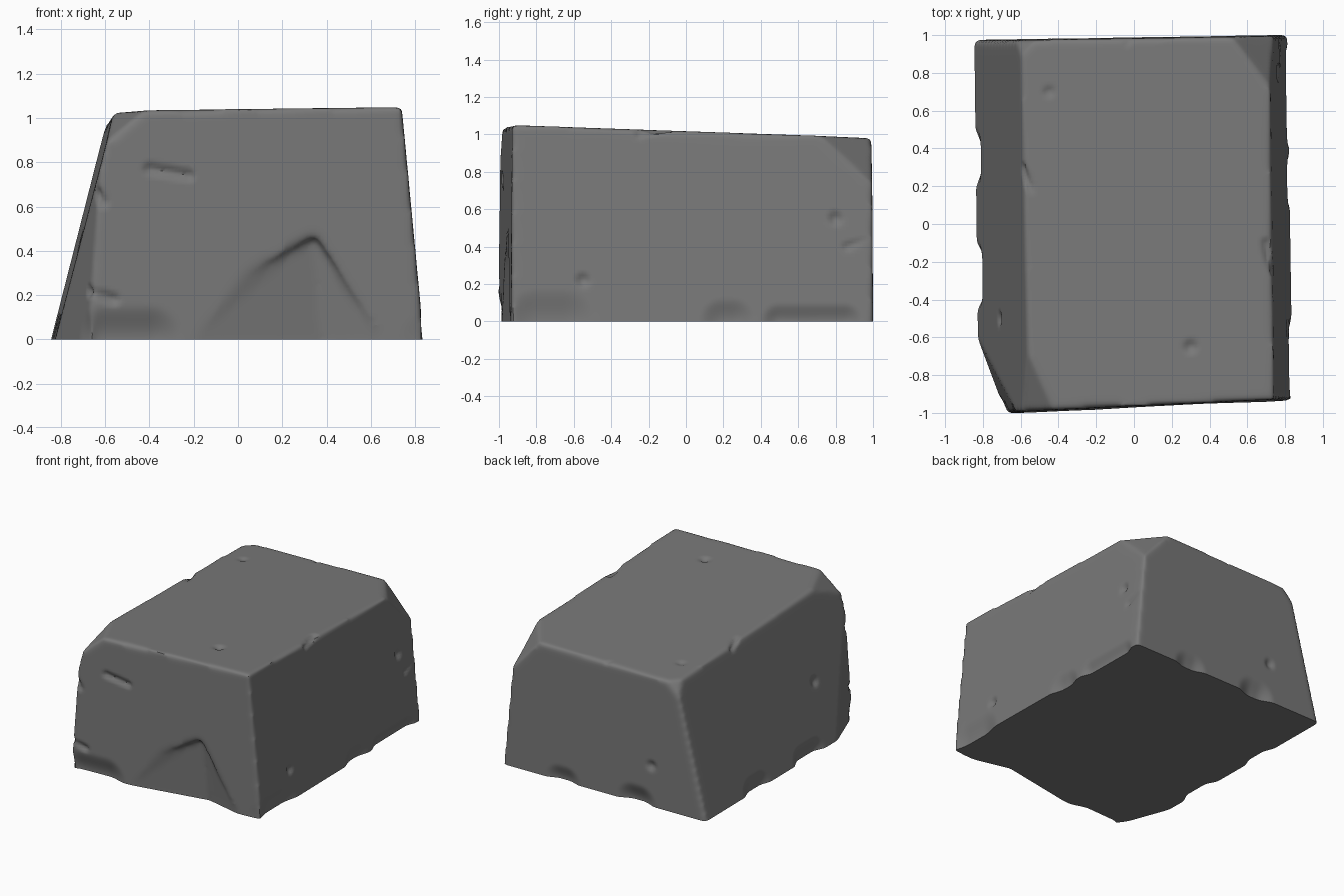
import bpy
import bmesh
from mathutils import Vector

if "Cube" in bpy.data.objects:
    bpy.data.objects.remove(bpy.data.objects["Cube"], do_unlink=True)


def link(bm, name):
    mesh = bpy.data.meshes.new(name)
    bm.to_mesh(mesh)
    bm.free()
    obj = bpy.data.objects.new(name, mesh)
    bpy.context.collection.objects.link(obj)
    return obj


def slice_off(bm, point, normal):
    """Cut away everything beyond a plane and close the hole."""
    geom = bm.verts[:] + bm.edges[:] + bm.faces[:]
    cut = bmesh.ops.bisect_plane(bm, geom=geom, dist=1e-5, plane_co=point,
                                 plane_no=Vector(normal).normalized(), clear_outer=True)
    edges = [e for e in cut["geom_cut"] if isinstance(e, bmesh.types.BMEdge)]
    if edges:
        bmesh.ops.contextual_create(bm, geom=edges)


# Rough block: main sides, then broken corners (runs below ground, trimmed later)
bm = bmesh.new()
bmesh.ops.create_cube(bm, size=3)
planes = [
    ((0, 0, -0.3), (0, 0, -1)),                      # underside
    ((0.7, -0.85, 1.047), (-0.014, 0.035, 1)),       # top
    ((0.84, -0.93, 0), (1, 0.015, 0.095)),           # left side
    ((-0.845, 0.97, 0), (-1, -0.012, 0.255)),        # right side
    ((0.83, -0.935, 0), (0.047, -1, 0.01)),          # front
    ((0.75, 1.0, 0), (-0.016, 1, 0.005)),            # back
    ((-0.69, -0.97, 0), (-0.4, -0.15, 0.03)),        # front right corner
    ((-0.57, -0.97, 0.92), (-0.6, -0.25, 0.75)),     # top front right corner
    ((0.72, 0.72, 0.99), (0.81, 0.64, 0.75)),        # top back left corner
    ((-0.58, 0.9, 0.98), (-0.6, 0.6, 0.6)),          # top back right corner
]
for point, normal in planes:
    slice_off(bm, point, normal)
bmesh.ops.recalc_face_normals(bm, faces=bm.faces)
block = link(bm, "stone_block")

# Large flake broken out of the lower front
bm = bmesh.new()
outline = [(-0.2, 0, 0), (0, 0, 0.28), (0.35, 0.05, 0.47), (0.66, 0, 0), (0.38, 0.08, 0)]
for x, depth, z in outline:
    y = -0.975 + 0.047 * x + depth
    bm.verts.new((x, y, z))
    bm.verts.new((x, -1.3, z))
    if z == 0:
        bm.verts.new((x, y, -0.5))
        bm.verts.new((x, -1.3, -0.5))
hull = bmesh.ops.convex_hull(bm, input=bm.verts)
spare = {v for v in hull["geom_interior"] if isinstance(v, bmesh.types.BMVert)}
bmesh.ops.delete(bm, geom=list(spare), context="VERTS")
bmesh.ops.recalc_face_normals(bm, faces=bm.faces)
flake = link(bm, "flake_cutter")
flake.hide_render = True

# Break the flake out, then wear all the edges soft
boolean = block.modifiers.new("flake", "BOOLEAN")
boolean.operation = "DIFFERENCE"
boolean.object = flake
remesh = block.modifiers.new("remesh", "REMESH")
remesh.mode = "VOXEL"
remesh.voxel_size = 0.016
smooth = block.modifiers.new("wear", "SMOOTH")
smooth.factor = 0.5
smooth.iterations = 8

bm = bmesh.new()
bm.from_object(block, bpy.context.evaluated_depsgraph_get())
block.modifiers.clear()
bpy.data.objects.remove(flake, do_unlink=True)
bm.normal_update()


def dent(start, end, radius, depth):
    """Press a soft groove between two points, or a pit if they coincide."""
    a, b = Vector(start), Vector(end)
    line = b - a
    moves = []
    for v in bm.verts:
        t = 0
        if line.length > 0:
            t = min(1, max(0, (v.co - a).dot(line) / line.length_squared))
        gap = (v.co - a - line * t).length / radius
        if gap < 1:
            moves.append((v, v.normal * depth * (1 - gap * gap) ** 2))
    for v, move in moves:
        v.co -= move


# Small pits
for spot in [(-0.45, 0.7, 1), (0.3, -0.65, 1.04), (0.76, 0.8, 0.55),
             (0.81, -0.55, 0.22), (-0.72, -0.5, 0.45), (-0.4, 0.98, 0.3)]:
    dent(spot, spot, 0.05, 0.02)

# Cracks and nicks along the edges
cracks = [
    ((-0.6, 0.3, 0.97), (-0.54, 0.17, 1.02)),
    ((0.72, -0.25, 1), (0.7, -0.1, 1.03)),
    ((-0.02, 1, 0.98), (-0.04, 0.95, 1)),
    ((0.8, 0.98, 0.45), (0.79, 0.86, 0.4)),
    ((-0.68, -0.97, 0.22), (-0.56, -1, 0.18)),
    ((-0.63, -0.98, 0.66), (-0.61, -0.99, 0.62)),
    ((-0.4, -0.99, 0.77), (-0.22, -0.985, 0.74)),
]
for start, end in cracks:
    dent(start, end, 0.035, 0.02)

# Worn hollows where the block meets the ground
hollows = [
    ((-0.6, -1, 0), (-0.4, -1, 0), 0.16, 0.04),
    ((0.84, -0.8, 0), (0.84, -0.65, 0), 0.18, 0.03),
    ((0.83, 0.2, 0), (0.83, 0.25, 0), 0.13, 0.03),
    ((0.82, 0.5, 0), (0.81, 0.85, 0), 0.1, 0.03),
    ((-0.83, -0.35, 0), (-0.83, -0.2, 0), 0.12, 0.04),
    ((-0.84, 0.3, 0), (-0.84, 0.4, 0), 0.12, 0.03),
    ((0.3, 1, 0), (0.35, 1, 0), 0.12, 0.03),
    ((-0.3, 0.98, 0), (-0.25, 0.98, 0), 0.14, 0.04),
]
for hollow in hollows:
    dent(*hollow)

# Trim flat at the ground
slice_off(bm, (0, 0, 0), (0, 0, -1))
bm.to_mesh(block.data)
bm.free()

# Stone colour
stone = bpy.data.materials.new("dark_grey_stone")
stone.use_nodes = True
colour = (0.19, 0.19, 0.19, 1)
stone.diffuse_color = colour
stone.node_tree.nodes["Principled BSDF"].inputs["Base Color"].default_value = colour
block.data.materials.clear()
block.data.materials.append(stone)

bpy.ops.object.select_all(action="DESELECT")
block.select_set(True)
bpy.context.view_layer.objects.active = block
bpy.ops.object.shade_smooth_by_angle(angle=0.8)
